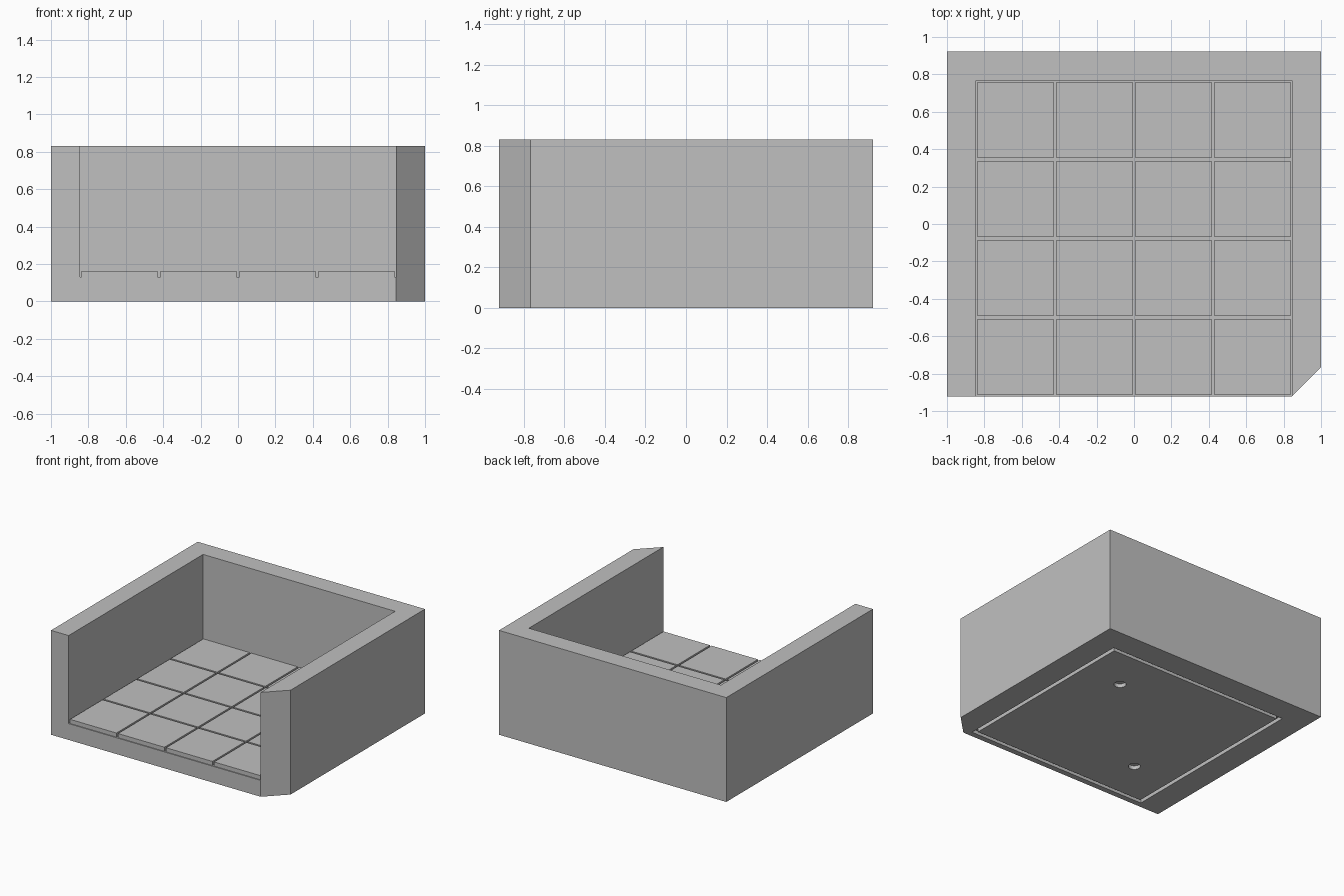
import bpy
import bmesh

default = bpy.data.objects.get("Cube")
if default:
    bpy.data.objects.remove(default, do_unlink=True)

# Main dimensions
HALF_X, HALF_Y, HEIGHT = 1.0, 0.922, 0.83
INNER = 0.845                       # half width of the square floor
FLOOR_Y = INNER - HALF_Y            # floor centre, open towards the front
FLOOR_Z, TILE_TOP = 0.13, 0.163
COUNT, GAP = 4, 0.015
PITCH = 2 * INNER / COUNT
RECESS = 0.03                       # depth of the cuts in the underside

stone = bpy.data.materials.new("grey_stone")
stone.use_nodes = True
colour = (0.53, 0.53, 0.53, 1)
stone.diffuse_color = colour
stone.node_tree.nodes["Principled BSDF"].inputs["Base Color"].default_value = colour


def prism(name, outline, bottom, top):
    """Extrude a flat outline upwards."""
    bm = bmesh.new()
    face = bm.faces.new([bm.verts.new((x, y, bottom)) for x, y in outline])
    up = bmesh.ops.extrude_face_region(bm, geom=[face])["geom"]
    moved = [v for v in up if isinstance(v, bmesh.types.BMVert)]
    bmesh.ops.translate(bm, verts=moved, vec=(0, 0, top - bottom))
    bmesh.ops.recalc_face_normals(bm, faces=bm.faces)
    mesh = bpy.data.meshes.new(name)
    bm.to_mesh(mesh)
    bm.free()
    mesh.materials.append(stone)
    obj = bpy.data.objects.new(name, mesh)
    bpy.context.collection.objects.link(obj)
    return obj


def block(name, x0, x1, y0, y1, bottom, top):
    return prism(name, [(x0, y0), (x1, y0), (x1, y1), (x0, y1)], bottom, top)


def square(name, half, bottom, top):
    return block(name, -half, half, FLOOR_Y - half, FLOOR_Y + half, bottom, top)


def cut(target, cutter):
    """Subtract a cutter, then discard it."""
    mod = target.modifiers.new("cut", "BOOLEAN")
    mod.operation, mod.solver, mod.object = "DIFFERENCE", "EXACT", cutter
    bpy.context.view_layer.objects.active = target
    bpy.ops.object.modifier_apply(modifier=mod.name)
    bpy.data.objects.remove(cutter, do_unlink=True)


# Solid body with one chamfered front corner
chamfer = HALF_X - INNER
body = prism("walls_and_base", [
    (-HALF_X, -HALF_Y), (INNER, -HALF_Y), (HALF_X, chamfer - HALF_Y),
    (HALF_X, HALF_Y), (-HALF_X, HALF_Y)], 0, HEIGHT)

# Room cavity, open at the front and top
cut(body, block("cavity_cutter", -INNER, INNER, -HALF_Y - 0.2,
                FLOOR_Y + INNER, FLOOR_Z, HEIGHT + 0.2))

# Square groove under the base
groove = square("groove_cutter", 0.8, -0.1, RECESS)
cut(groove, square("groove_core", 0.77, -0.2, 0.2))
cut(body, groove)

# Two round sockets under the base
for side in (-1, 1):
    bpy.ops.mesh.primitive_cylinder_add(
        vertices=32, radius=0.044, depth=2 * RECESS,
        location=(side * PITCH, FLOOR_Y + side * PITCH, 0))
    cut(body, bpy.context.object)

# Floor tiles
for row in range(COUNT):
    for col in range(COUNT):
        x = -INNER + col * PITCH
        y = FLOOR_Y - INNER + row * PITCH
        block(f"floor_tile_{row + 1}_{col + 1}", x + GAP / 2, x + PITCH - GAP / 2,
              y + GAP / 2, y + PITCH - GAP / 2, FLOOR_Z, TILE_TOP)
